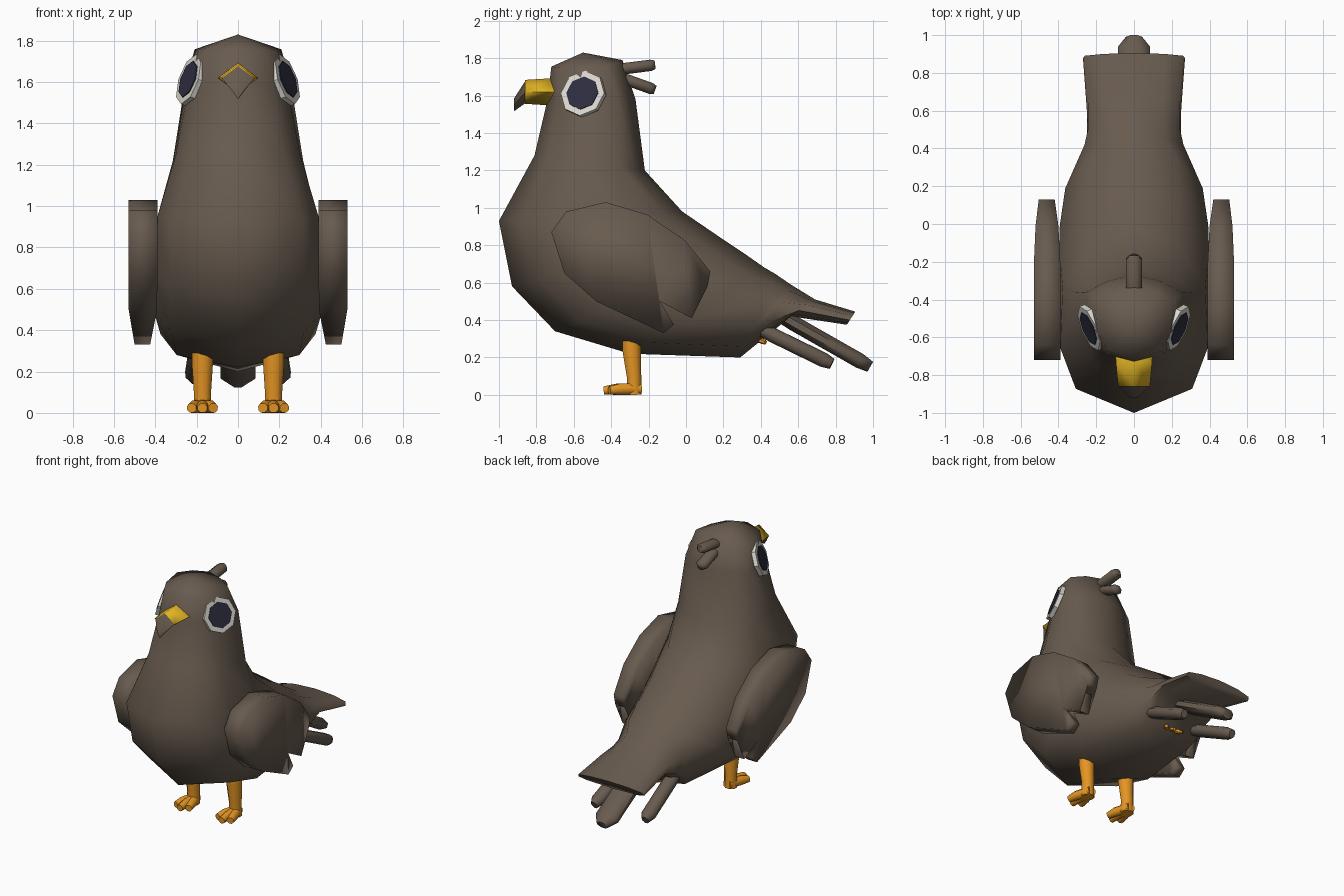
import bpy, bmesh, math
from mathutils import Vector

cube = bpy.data.objects.get("Cube")
if cube:
    bpy.data.objects.remove(cube, do_unlink=True)


def material(name, rgb):
    m = bpy.data.materials.new(name)
    m.use_nodes = True
    m.diffuse_color = (*rgb, 1)
    m.node_tree.nodes["Principled BSDF"].inputs["Base Color"].default_value = (*rgb, 1)
    return m


BROWN = material("brown plumage", (0.138, 0.105, 0.078))
YELLOW = material("yellow beak", (0.74, 0.45, 0.017))
ORANGE = material("orange legs", (0.78, 0.30, 0.017))
WHITE = material("eye white", (0.70, 0.68, 0.62))
NAVY = material("dark pupil", (0.027, 0.027, 0.052))


def finish(name, bm, mat, angle):
    bmesh.ops.remove_doubles(bm, verts=bm.verts[:], dist=0.0005)
    bmesh.ops.recalc_face_normals(bm, faces=bm.faces[:])
    me = bpy.data.meshes.new(name)
    bm.to_mesh(me)
    bm.free()
    me.materials.append(mat)
    me.shade_smooth()
    me.set_sharp_from_angle(angle=math.radians(angle))
    bpy.context.collection.objects.link(bpy.data.objects.new(name, me))


def loft(name, rings, mat, angle):
    """Skin a list of equal rings and cap both ends."""
    bm = bmesh.new()
    vs = [[bm.verts.new(p) for p in r] for r in rings]
    n = len(rings[0])
    for a, b in zip(vs, vs[1:]):
        for i in range(n):
            j = (i + 1) % n
            bm.faces.new((a[i], a[j], b[j], b[i]))
    bm.faces.new(vs[0])
    bm.faces.new(vs[-1])
    finish(name, bm, mat, angle)


def tube(name, stations, mat, sides=8, axis=None, phase=0.5, angle=60):
    """Stations are (centre, half width, half height)."""
    d = Vector(axis or Vector(stations[-1][0]) - Vector(stations[0][0])).normalized()
    up = Vector((0, 1, 0)) if abs(d.z) > 0.9 else Vector((0, 0, 1))
    u = d.cross(up).normalized()
    v = u.cross(d)
    rings = []
    for c, w, h in stations:
        ring = []
        for i in range(sides):
            t = 2 * math.pi * (i + phase) / sides
            ring.append(Vector(c) + u * w * math.cos(t) + v * h * math.sin(t))
        rings.append(ring)
    loft(name, rings, mat, angle)


def feather(name, p, q, w, h):
    p, q = Vector(p), Vector(q)
    tube(name, [(p, w * 0.8, h * 0.8), (p.lerp(q, 0.25), w, h),
                (p.lerp(q, 0.9), w, h), (q, w * 0.5, h * 0.75)], BROWN)


# Body: sections from crown to tail, each spanning a front and a back point
HEAD = [(0, 0), (0.12, 0.65), (0.4, 0.92), (0.8, 1), (0.93, 0.55), (1, 0)]
TORSO = [(0, 0), (0.13, 0.79), (0.35, 1), (0.68, 0.97), (0.9, 0.6), (1, 0)]
sections = [  # front y, z, back y, z, half width, torso blend, side droop
    (-0.55, 1.83, -0.55, 1.83, 0, 0, 0),
    (-0.72, 1.755, -0.34, 1.79, 0.21, 0, 0.025),
    (-0.74, 1.58, -0.27, 1.58, 0.258, 0, 0),
    (-0.81, 1.28, -0.22, 1.20, 0.318, 0.3, 0),
    (-1.00, 0.93, -0.02, 0.98, 0.39, 1, 0),
    (-0.93, 0.58, 0.20, 0.83, 0.405, 1, 0),
    (-0.70, 0.34, 0.32, 0.75, 0.405, 1, 0),
    (-0.30, 0.22, 0.42, 0.68, 0.375, 1, 0),
    (0.29, 0.20, 0.48, 0.645, 0.27, 1, 0),
    (0.40, 0.29, 0.56, 0.59, 0.25, 1, 0),
    (0.56, 0.42, 0.69, 0.51, 0.25, 1, 0),
    (0.86, 0.375, 0.905, 0.445, 0.27, 1, 0)]
rings = []
for fy, fz, by, bz, w, k, droop in sections:
    half = []
    for (t0, x0), (t1, x1) in zip(HEAD, TORSO):
        t, x = t0 + (t1 - t0) * k, x0 + (x1 - x0) * k
        half.append(Vector((x * w, fy + (by - fy) * t, fz + (bz - fz) * t - droop * x * x)))
    rings.append(half + [Vector((-p.x, p.y, p.z)) for p in half[-2:0:-1]])
loft("body", rings, BROWN, 70)

# Wings: side outline with notched feather tips, thinner towards the tips
WING = [(-0.72, 0.87), (-0.64, 0.98), (-0.43, 1.03), (-0.21, 0.965), (-0.01, 0.83),
        (0.13, 0.66), (0.115, 0.58), (-0.05, 0.62), (0.06, 0.55), (0.03, 0.41),
        (-0.14, 0.50), (-0.065, 0.375), (-0.12, 0.33), (-0.48, 0.50), (-0.65, 0.65)]
for side, s in (("left", 1), ("right", -1)):
    bm = bmesh.new()
    flat = bm.faces.new([bm.verts.new((s * 0.39, y, z)) for y, z in WING])
    cut = bmesh.ops.triangulate(bm, faces=[flat])["faces"]
    new = bmesh.ops.extrude_face_region(bm, geom=cut, use_keep_orig=True)["geom"]
    outer = {g for g in new if isinstance(g, bmesh.types.BMVert)}
    for v in bm.verts:
        t = min(1, max(0, (v.co.y - v.co.z + 1) / 0.55))
        v.co.x = s * (0.53 - 0.03 * t if v in outer else 0.39 + 0.035 * t)
    finish(side + "_wing", bm, BROWN, 100)

    # Eye: white octagonal plate with a slightly raised pupil
    nrm = Vector((s, -0.42, 0.35)).normalized()
    c = Vector((s * 0.231, -0.55, 1.61))
    for part, r, lo, hi, mat in (("eye_white", 0.126, -0.02, 0.01, WHITE),
                                 ("pupil", 0.092, 0.0, 0.015, NAVY)):
        tube(f"{side}_{part}", [(c + nrm * lo, r, r), (c + nrm * hi, r, r)],
             mat, 8, axis=nrm, phase=0, angle=30)

    # Leg and three fanned toes
    x = s * 0.172
    tube(side + "_leg", [((x, -0.278, 0.0), 0.046, 0.042), ((x, -0.278, 0.10), 0.045, 0.042),
                         ((x, -0.29, 0.24), 0.055, 0.054), ((x, -0.29, 0.31), 0.055, 0.054)],
         ORANGE)
    for label, dx, length in (("inner", -0.052, 0.13), ("middle", 0, 0.16), ("outer", 0.052, 0.13)):
        tube(f"{side}_{label}_toe",
             [((x, -0.245, 0.032), 0.034, 0.034),
              ((x + s * dx * 0.75, -0.285 - length * 0.55, 0.03), 0.031, 0.032),
              ((x + s * dx, -0.28 - length, 0.023), 0.025, 0.024)], ORANGE)

    # Side tail feather
    feather(side + "_tail_feather", (s * 0.18, 0.36, 0.37), (s * 0.21, 0.78, 0.165), 0.052, 0.042)

# Centre tail feather and crest
feather("centre_tail_feather", (0, 0.44, 0.46), (0, 0.985, 0.15), 0.092, 0.044)
feather("upper_crest_feather", (0, -0.40, 1.735), (0, -0.165, 1.765), 0.045, 0.033)
feather("lower_crest_feather", (0, -0.36, 1.70), (0, -0.165, 1.63), 0.045, 0.033)

# Small orange tuft under the tail
for i, dx in enumerate((-0.07, 0, 0.07)):
    tube(f"under_tail_tuft_{i + 1}", [((dx * 0.2, 0.35, 0.315), 0.03, 0.026),
                                      ((dx, 0.425, 0.28), 0.012, 0.012)], ORANGE, 6)

# Beak: yellow base and hooked dark tip, both diamond sections
tube("beak_base", [((0, -0.68, 1.62), 0.098, 0.073), ((0, -0.73, 1.62), 0.096, 0.072),
                   ((0, -0.86, 1.62), 0.084, 0.064)], YELLOW, 4, (0, -1, 0), 0, 100)
tube("beak_tip", [((0, -0.86, 1.618), 0.078, 0.059), ((0, -0.92, 1.55), 0.022, 0.034)],
     BROWN, 4, (0, -1, 0), 0, 100)
